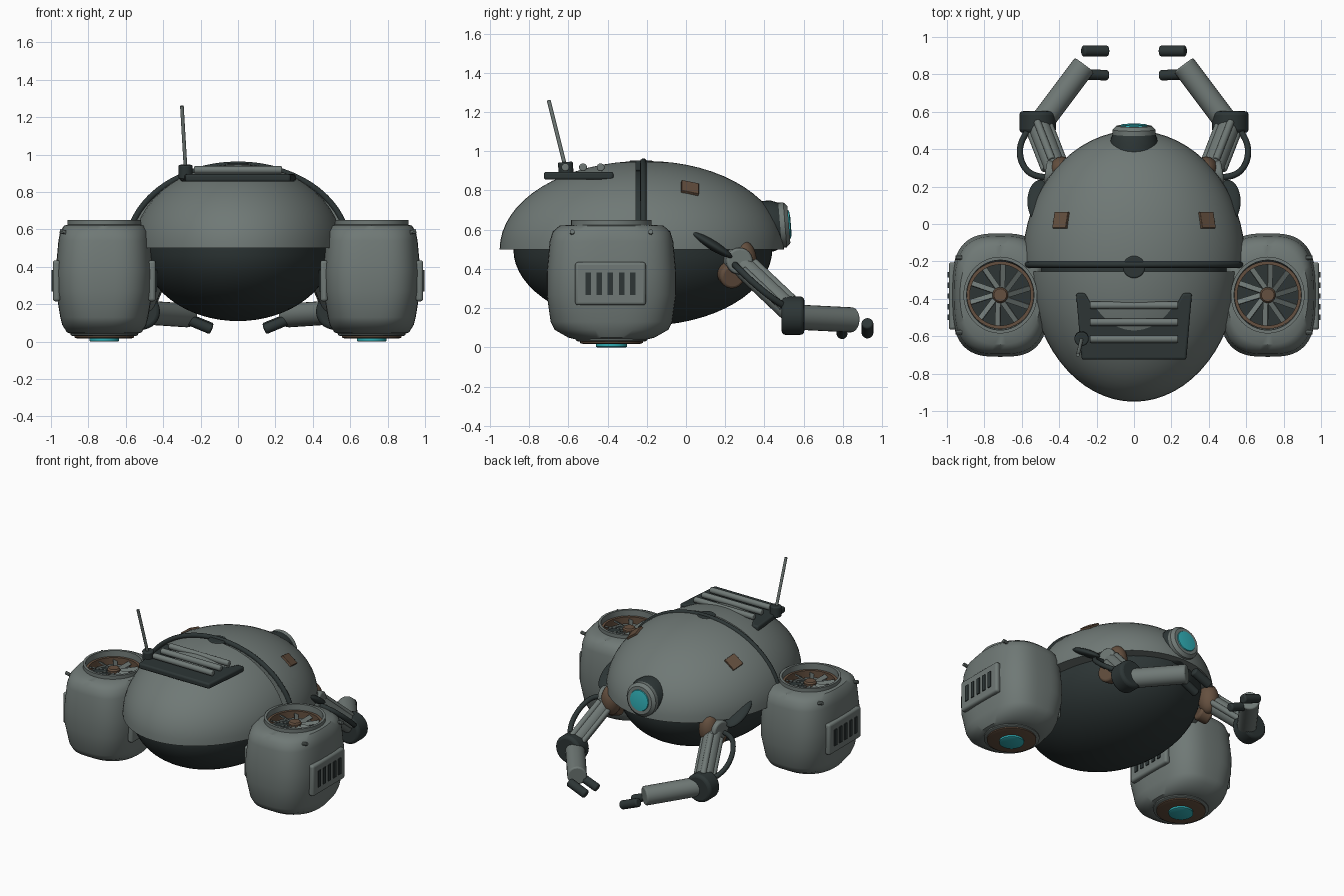
import bpy, bmesh, math
from mathutils import Vector, Matrix

if "Cube" in bpy.data.objects:
    bpy.data.objects.remove(bpy.data.objects["Cube"])

def mat(name, col):
    m = bpy.data.materials.new(name)
    m.diffuse_color = (*col, 1)
    m.use_nodes = True
    m.node_tree.nodes["Principled BSDF"].inputs["Base Color"].default_value = m.diffuse_color
    return m

GREY = mat("shell grey", (0.16, 0.19, 0.18))
DARK = mat("dark rubber", (0.026, 0.036, 0.036))
BROWN = mat("copper brown", (0.13, 0.08, 0.05))
CYAN = mat("cyan glow", (0.03, 0.42, 0.46))

def finish(name, bm, m, matrix=None, bevel=0, angle=35):
    bmesh.ops.recalc_face_normals(bm, faces=bm.faces)
    me = bpy.data.meshes.new(name)
    bm.to_mesh(me)
    bm.free()
    ob = bpy.data.objects.new(name, me)
    bpy.context.collection.objects.link(ob)
    me.materials.append(m)
    if matrix:
        ob.matrix_world = matrix
    if bevel:
        b = ob.modifiers.new("bevel", 'BEVEL')
        b.width, b.segments, b.limit_method = bevel, 3, 'ANGLE'
    bpy.ops.object.select_all(action='DESELECT')
    ob.select_set(True)
    bpy.context.view_layer.objects.active = ob
    bpy.ops.object.shade_smooth_by_angle(angle=math.radians(angle))
    return ob

def aim(loc, direction):
    return Matrix.Translation(loc) @ Vector(direction).to_track_quat('Z', 'Y').to_matrix().to_4x4()

def loft(name, rings, m, matrix=None, seg=48, bevel=0):
    """Rings of (rx, ry, z, exponent) joined and capped at both ends."""
    bm = bmesh.new()
    loops = []
    for rx, ry, z, e in rings:
        loop = []
        for i in range(seg):
            a = math.tau * i / seg
            c, s = math.cos(a), math.sin(a)
            loop.append(bm.verts.new((rx * math.copysign(abs(c) ** (2 / e), c),
                                      ry * math.copysign(abs(s) ** (2 / e), s), z)))
        loops.append(loop)
    for a, b in zip(loops, loops[1:]):
        for i in range(seg):
            j = (i + 1) % seg
            bm.faces.new((a[i], a[j], b[j], b[i]))
    bm.faces.new(loops[0])
    bm.faces.new(loops[-1])
    return finish(name, bm, m, matrix, bevel)

def lathe(name, profile, m, matrix=None, seg=32, bevel=0):
    return loft(name, [(r, r, z, 2) for r, z in profile], m, matrix, seg, bevel)

def rod(name, p, q, r, m, bevel=0, seg=24):
    p, q = Vector(p), Vector(q)
    return lathe(name, [(r, 0), (r, (q - p).length)], m, aim(p, q - p), seg, bevel)

def box(name, loc, size, m, bevel=0, rot=None):
    bm = bmesh.new()
    bmesh.ops.create_cube(bm, size=1, matrix=Matrix.Diagonal((*size, 1)))
    return finish(name, bm, m, Matrix.Translation(loc) @ (rot or Matrix()), bevel)

def ball(name, loc, rad, m, cuts=(), rot=None):
    """Ellipsoid, cut by planes (point, normal); the normal side is removed."""
    bm = bmesh.new()
    bmesh.ops.create_uvsphere(bm, u_segments=64, v_segments=32, radius=1,
                              matrix=Matrix.Translation(loc) @ (rot or Matrix()) @ Matrix.Diagonal((*rad, 1)))
    for co, no in cuts:
        res = bmesh.ops.bisect_plane(bm, geom=bm.verts[:] + bm.edges[:] + bm.faces[:],
                                     plane_co=co, plane_no=no, clear_outer=True)
        edges = [e for e in res['geom_cut'] if isinstance(e, bmesh.types.BMEdge)]
        bmesh.ops.contextual_create(bm, geom=edges)
    return finish(name, bm, m)

def tube(name, pts, r, m):
    cu = bpy.data.curves.new(name, 'CURVE')
    cu.dimensions, cu.bevel_depth, cu.bevel_resolution, cu.use_fill_caps = '3D', r, 3, True
    sp = cu.splines.new('NURBS')
    sp.points.add(len(pts) - 1)
    for pt, co in zip(sp.points, pts):
        pt.co = (*co, 1)
    sp.use_endpoint_u, sp.order_u = True, 3
    ob = bpy.data.objects.new(name, cu)
    bpy.context.collection.objects.link(ob)
    cu.materials.append(m)

# Body: dark hull, dark core in the seam, two grey shells
UP, DOWN = (0, 0, 1), (0, 0, -1)
ball("hull", (0, -0.22, 0.5), (0.51, 0.66, 0.39), DARK, [((0, 0, 0.5), UP)])
ball("core", (0, -0.22, 0.5), (0.51, 0.68, 0.40), DARK, [((0, 0, 0.501), DOWN)])
ball("rear_shell", (0, -0.22, 0.5), (0.56, 0.73, 0.45), GREY,
     [((0, 0, 0.5), DOWN), ((0, -0.255, 0), (0, 1, 0))])
ball("front_shell", (0, -0.2, 0.5), (0.595, 0.70, 0.45), GREY,
     [((0, 0, 0.5), DOWN), ((0, -0.225, 0), (0, -1, 0))])

# Seam band arching over the body
arc = [math.radians(a) for a in range(14, 167, 4)]
tube("seam_band", [(0.59 * math.cos(a), -0.217, 0.5 + 0.447 * math.sin(a)) for a in arc], 0.017, DARK)
lathe("seam_cap", [(0.06, 0.9), (0.06, 0.953)], DARK, Matrix.Translation((0, -0.23, 0)), bevel=0.008)

# Front eye
eye = aim((0, 0.38, 0.615), (0, 1, 0.08))
lathe("eye_socket", [(0.13, -0.04), (0.13, 0.06), (0.115, 0.1)], DARK, eye)
lathe("eye_ring", [(0.1, 0.08), (0.115, 0.095), (0.115, 0.125), (0.095, 0.145), (0.078, 0.145)], GREY, eye)
lathe("eye_lens", [(0.075, 0.14), (0.07, 0.151), (0.04, 0.155)], CYAN, eye)

# Roof rack: notched plate, three bars and an aerial
bm = bmesh.new()
half = [(0.28, -0.725), (0.31, -0.37), (0.26, -0.37), (0.22, -0.44)]
outline = half + [(-x, y) for x, y in reversed(half)]
f = bm.faces.new([bm.verts.new((x, y, 0.855)) for x, y in outline])
ext = bmesh.ops.extrude_face_region(bm, geom=[f])
bmesh.ops.translate(bm, vec=(0, 0, 0.04), verts=[v for v in ext['geom'] if isinstance(v, bmesh.types.BMVert)])
finish("rack_plate", bm, DARK, bevel=0.012)
for y in (-0.435, -0.525, -0.615):
    rod("rack_bar", (-0.235, y, 0.918), (0.235, y, 0.918), 0.02, GREY, 0.006)
rod("aerial_base", (-0.28, -0.61, 0.87), (-0.28, -0.615, 0.945), 0.038, DARK, 0.008)
rod("aerial", (-0.28, -0.615, 0.92), (-0.30, -0.70, 1.26), 0.01, GREY, seg=12)

for s in (-1, 1):
    # Copper patch lying on the front shell
    n = Vector((s * 0.39 / 0.595 ** 2, 0.23 / 0.70 ** 2, 0.30 / 0.45 ** 2)).normalized()
    z = 0.5 + 0.45 * math.sqrt(1 - (0.39 / 0.595) ** 2 - (0.22 / 0.70) ** 2)
    ax = Vector((0, 1, 0)).cross(n).normalized()
    rot = Matrix((ax, n.cross(ax), n)).transposed().to_4x4()
    box("shell_patch", (s * 0.39, 0.02, z + 0.002), (0.09, 0.09, 0.02), BROWN, 0.003, rot)

    # Engine pod with an open fan well
    P = Matrix.Translation((s * 0.715, -0.38, 0))
    loft("pod", [(0.17, 0.18, 0.04, 2), (0.2, 0.22, 0.05, 2.3), (0.225, 0.29, 0.09, 2.6), (0.235, 0.31, 0.13, 2.8),
                 (0.258, 0.33, 0.27, 3), (0.26, 0.33, 0.38, 3), (0.245, 0.315, 0.54, 3),
                 (0.235, 0.30, 0.59, 2.8), (0.215, 0.265, 0.62, 2.4), (0.197, 0.205, 0.625, 2),
                 (0.197, 0.205, 0.65, 2), (0.18, 0.187, 0.65, 2), (0.175, 0.18, 0.54, 2)], GREY, P, 64)
    bm = bmesh.new()
    R0, R1, N = 0.163, 0.181, 40
    for i in range(N):
        a, b = math.tau * i / N, math.tau * (i + 1) / N
        ring = [(R0, 0.56), (R0, 0.61), (R1, 0.61), (R1, 0.56)]
        for (r, h), (r2, h2) in zip(ring, ring[1:] + ring[:1]):
            bm.faces.new([bm.verts.new((q * math.cos(t), q * math.sin(t), k))
                          for q, k, t in ((r, h, a), (r, h, b), (r2, h2, b), (r2, h2, a))])
    bmesh.ops.remove_doubles(bm, verts=bm.verts, dist=1e-5)
    finish("fan_ring", bm, BROWN, P)
    for i in range(10):
        a = math.tau * i / 10
        turn = Matrix.Rotation(a, 4, 'Z') @ Matrix.Translation((0.1, 0.02, 0.588)) \
            @ Matrix.Rotation(0.3, 4, 'Z') @ Matrix.Rotation(0.5, 4, 'X')
        box("fan_blade", (s * 0.715, -0.38, 0), (0.14, 0.03, 0.008), GREY, 0, turn)
    lathe("fan_hub", [(0.042, 0.54), (0.042, 0.605), (0.034, 0.615)], BROWN, P)
    lathe("fan_floor", [(0.172, 0.53), (0.172, 0.543)], DARK, P)

    # Nozzle underneath
    lathe("nozzle_lip", [(0.18, 0.05), (0.18, 0.035), (0.17, 0.03)], GREY, P)
    lathe("nozzle_ring", [(0.16, 0.04), (0.16, 0.022), (0.14, 0.016)], BROWN, P)
    lathe("nozzle_glow", [(0.08, 0.03), (0.08, 0.004), (0.072, 0)], CYAN, P)

    # Vent panels on the outer and inner sides, with slots and bolts
    for x, d in ((0.715 + 0.255, 1), (0.715 - 0.255, -1)):
        box("vent_panel", (s * x, -0.385, 0.325), (0.04, 0.36, 0.22), GREY, 0.015)
        for i in range(5):
            box("vent_slot", (s * (x + d * 0.022), -0.385 + (i - 2) * 0.057, 0.325), (0.008, 0.028, 0.115), DARK)
    for y in (-0.58, -0.18):
        rod("pod_bolt", (s * 0.92, y, 0.585), (s * 0.953, y, 0.59), 0.012, GREY, seg=10)

    # Dark leaf-shaped guard on the flank
    ball("flank_guard", (s * 0.50, 0.12, 0.53), (0.07, 0.135, 0.026), DARK, rot=Matrix.Rotation(-0.55, 4, 'X'))

    # Arm: shoulder, upper arm with ribs, elbow, forearm, fingers, hose
    A, B = Vector((s * 0.41, 0.27, 0.435)), Vector((s * 0.515, 0.54, 0.18))
    ball("shoulder", (s * 0.385, 0.29, 0.44), (0.065, 0.07, 0.105), BROWN)
    rod("shoulder_bracket", (s * 0.36, 0.22, 0.38), (s * 0.44, 0.24, 0.36), 0.065, BROWN, 0.015)
    rod("shoulder_joint", (s * 0.36, 0.255, 0.44), (s * 0.475, 0.275, 0.44), 0.068, GREY, 0.012)
    rod("upper_arm", A, B, 0.06, GREY, 0.01)
    d = (B - A).normalized()
    side = d.cross(Vector((0, 0, 1))).normalized()
    top = side.cross(d).normalized()
    for off in (side, -side, top):
        rod("arm_rib", A.lerp(B, 0.15) + off * 0.055, A.lerp(B, 0.9) + off * 0.055, 0.02, GREY, 0.005, 12)
    rod("elbow", (s * 0.515, 0.487, 0.162), (s * 0.515, 0.603, 0.162), 0.098, DARK, 0.02, 32)
    rod("forearm", (s * 0.49, 0.55, 0.155), (s * 0.265, 0.85, 0.14), 0.064, GREY, 0.01)
    rod("front_finger", (s * 0.275, 0.925, 0.125), (s * 0.14, 0.925, 0.07), 0.03, DARK, 0.01, 16)
    rod("rear_finger", (s * 0.26, 0.80, 0.115), (s * 0.14, 0.795, 0.065), 0.028, DARK, 0.01, 16)
    tube("hose", [(s * 0.46, 0.25, 0.42), (s * 0.54, 0.25, 0.42), (s * 0.61, 0.33, 0.34),
                  (s * 0.61, 0.45, 0.24), (s * 0.55, 0.52, 0.2)], 0.017, DARK)
